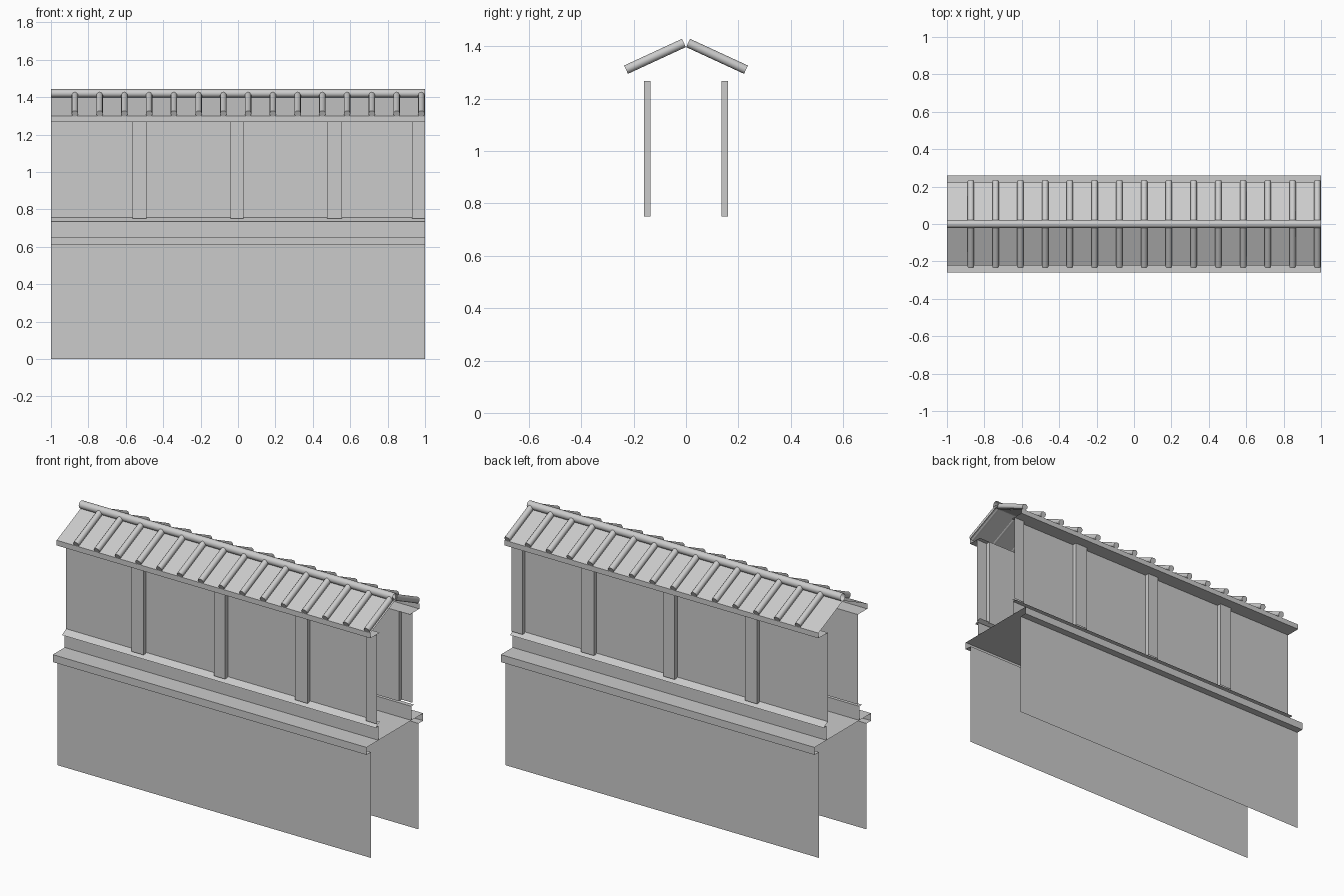
import bpy, bmesh, math
from mathutils import Vector, Matrix

if "Cube" in bpy.data.objects:
    bpy.data.objects.remove(bpy.data.objects["Cube"])


def finish(name, bm, mirror=True, smooth=False):
    bmesh.ops.remove_doubles(bm, verts=bm.verts, dist=1e-5)
    bmesh.ops.recalc_face_normals(bm, faces=bm.faces)
    mesh = bpy.data.meshes.new(name)
    bm.to_mesh(mesh)
    bm.free()
    ob = bpy.data.objects.new(name, mesh)
    bpy.context.collection.objects.link(ob)
    if mirror:
        mod = ob.modifiers.new("Mirror", 'MIRROR')
        mod.use_axis = (False, True, False)
        mod.use_clip = True
    if smooth:
        bpy.ops.object.select_all(action='DESELECT')
        ob.select_set(True)
        bpy.context.view_layer.objects.active = ob
        bpy.ops.object.shade_smooth_by_angle(angle=math.radians(40))
    return ob


def sweep_x(name, profile):
    """Open sheet: a (y, z) profile swept along the full length of the wall."""
    bm = bmesh.new()
    ends = [[bm.verts.new((x, y, z)) for y, z in profile] for x in (-1, 1)]
    for i in range(len(profile) - 1):
        bm.faces.new((ends[0][i], ends[1][i], ends[1][i + 1], ends[0][i + 1]))
    return finish(name, bm)


def add_tube(bm, a, b, radius, sides, caps):
    a, b = Vector(a), Vector(b)
    rot = (b - a).to_track_quat('Z', 'Y').to_matrix().to_4x4()
    bmesh.ops.create_cone(bm, cap_ends=caps, segments=sides, radius1=radius,
                          radius2=radius, depth=(b - a).length,
                          matrix=Matrix.Translation((a + b) / 2) @ rot)


PANEL_Y, POST_Y = -0.136, -0.161
SILL_Z, EAVE_Z = 0.755, 1.268

# Lower wall with overhanging ledge whose top spans both sides
sweep_x("base_wall", [(-0.216, 0), (-0.216, 0.61), (-0.258, 0.61),
                      (-0.258, 0.653), (0, 0.653)])

# Sloped sill on a short riser
sweep_x("sill", [(-0.15, 0.653), (-0.15, 0.734), (-0.175, 0.734),
                 (PANEL_Y, SILL_Z)])

# Upper wall: recessed panels between raised posts
posts = [(-0.565, -0.49), (-0.04, 0.03), (0.475, 0.555), (0.93, 1.0)]
plan = [(-1, PANEL_Y)]
for x0, x1 in posts:
    plan += [(x0, PANEL_Y), (x0, POST_Y), (x1, POST_Y)]
    if x1 < 1:
        plan.append((x1, PANEL_Y))
bm = bmesh.new()
low = [bm.verts.new((x, y, SILL_Z - 0.005)) for x, y in plan]
high = [bm.verts.new((x, y, EAVE_Z)) for x, y in plan]
for i in range(len(plan) - 1):
    bm.faces.new((low[i], low[i + 1], high[i + 1], high[i]))
finish("panels_and_posts", bm)

# Pitched roof sheet with eave lip and soffit
sweep_x("roof", [(PANEL_Y, EAVE_Z), (-0.222, EAVE_Z), (-0.222, 1.298), (0, 1.4)])

# Round tiles running down the slope
bm = bmesh.new()
for i in range(15):
    x = -0.872 + i * 0.1323
    add_tube(bm, (x, -0.008, 1.413), (x, -0.229, 1.311), 0.0175, 12, True)
ob = finish("roof_tiles", bm, smooth=True)
ob.modifiers["Mirror"].use_clip = False

# Ridge tube, open at both ends
bm = bmesh.new()
add_tube(bm, (-1, 0, 1.42), (1, 0, 1.42), 0.022, 12, False)
finish("ridge_tile", bm, mirror=False, smooth=True)
